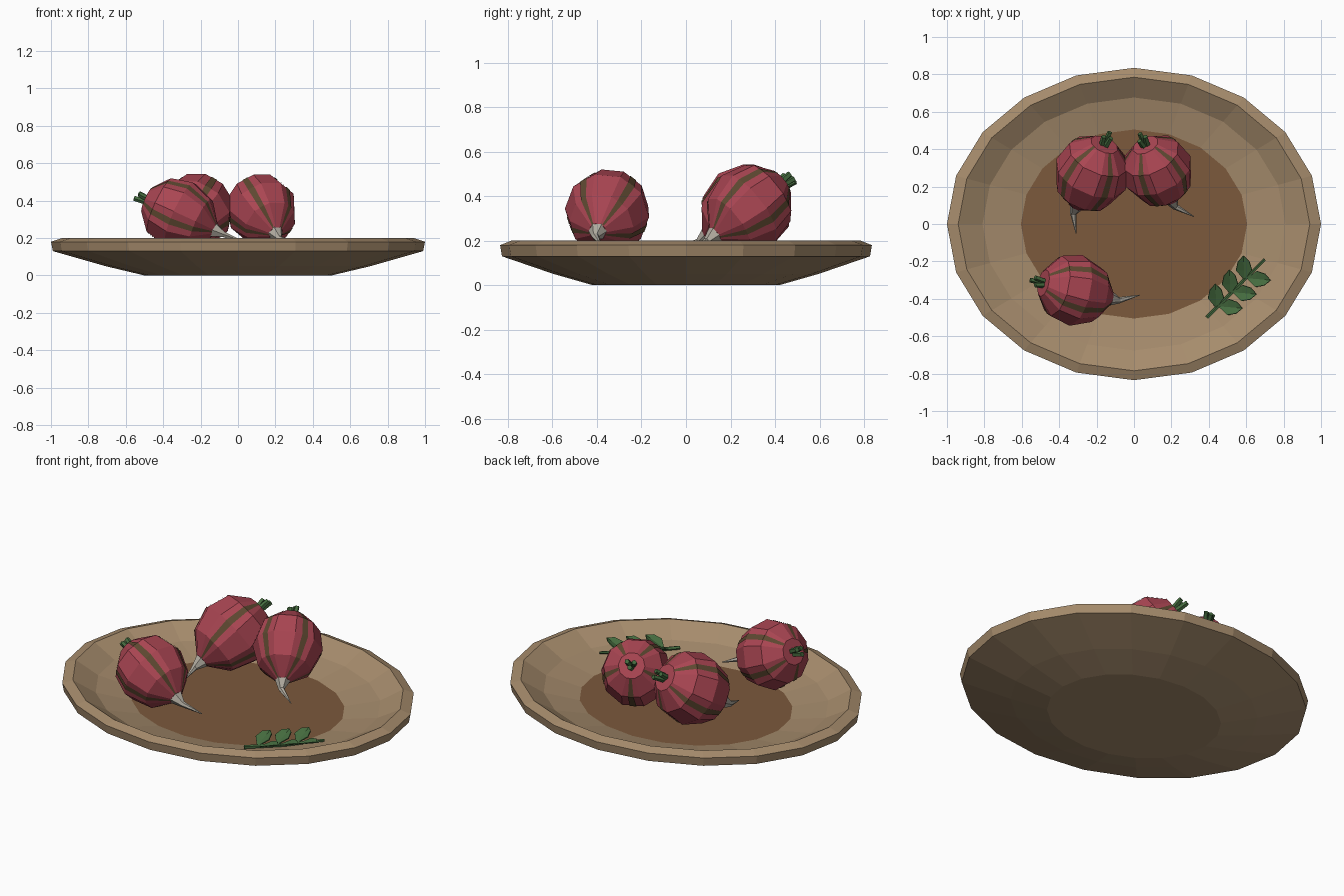
import bpy, bmesh, math
from mathutils import Vector

if "Cube" in bpy.data.objects:
    bpy.data.objects.remove(bpy.data.objects["Cube"])


def mat(name, rgb):
    m = bpy.data.materials.new(name)
    m.diffuse_color = (*rgb, 1)
    m.use_nodes = True
    m.node_tree.nodes["Principled BSDF"].inputs["Base Color"].default_value = m.diffuse_color
    return m


WOOD = mat("light_wood", (0.38, 0.26, 0.15))
FLOOR = mat("dark_wood", (0.20, 0.10, 0.045))
RED = mat("red_skin", (0.40, 0.06, 0.085))
STRIPE = mat("brown_stripe", (0.11, 0.065, 0.03))
ROOT = mat("pale_root", (0.45, 0.42, 0.36))
GREEN = mat("green", (0.06, 0.15, 0.05))


def finish(name, bm, *mats, normals=True):
    if normals:
        bmesh.ops.recalc_face_normals(bm, faces=bm.faces)
    me = bpy.data.meshes.new(name)
    bm.to_mesh(me)
    bm.free()
    for m in mats:
        me.materials.append(m)
    ob = bpy.data.objects.new(name, me)
    bpy.context.collection.objects.link(ob)
    return ob


def loft(bm, rings):
    """Skin rings of points and cap both ends; returns the last cap."""
    vs = [[bm.verts.new(p) for p in r] for r in rings]
    n = len(vs[0])
    for a, b in zip(vs, vs[1:]):
        for i in range(n):
            j = (i + 1) % n
            bm.faces.new((a[i], a[j], b[j], b[i]))
    bm.faces.new(vs[0][::-1])
    return bm.faces.new(vs[-1])


def frame(axis):
    """Side and up vectors around an axis."""
    w = Vector(axis).normalized()
    u = Vector((0, 0, 1)).cross(w)
    u = u.normalized() if u.length > 1e-4 else Vector((1, 0, 0))
    return u, w.cross(u), w


def tube(bm, pts, radii, sides):
    pts = [Vector(p) for p in pts]
    rings = []
    for k, (p, r) in enumerate(zip(pts, radii)):
        u, v, _ = frame(pts[min(k + 1, len(pts) - 1)] - pts[max(k - 1, 0)])
        rings.append([p + r * (u * math.cos(t) + v * math.sin(t))
                      for t in (math.tau * i / sides for i in range(sides))])
    loft(bm, rings)


# Oval bowl: 20-sided lathe squashed in y, with a darker floor
bm = bmesh.new()
profile = [(0.5, 0), (0.71, 0.05), (0.99, 0.13), (1.0, 0.18),
           (0.94, 0.2), (0.81, 0.13), (0.605, 0.09)]
floor = loft(bm, [[(r * math.cos(math.tau * i / 20),
                    0.835 * r * math.sin(math.tau * i / 20), z) for i in range(20)]
                  for r, z in profile])
floor.material_index = 1
finish("bowl", bm, WOOD, FLOOR)

BODY = [(-0.21, 0.04), (-0.125, 0.15), (0.0, 0.197), (0.12, 0.168), (0.2, 0.075)]
SEG = 10


def radish(tag, centre, axis, root_tip, size, roll):
    c = Vector(centre)
    u, v, w = frame(axis)

    def at(a, r, i):
        t = math.tau * i / SEG + roll
        return c + size * (w * a + r * (u * math.cos(t) + v * math.sin(t)))

    # faceted body
    bm = bmesh.new()
    loft(bm, [[at(a, r, i) for i in range(SEG)] for a, r in BODY])
    finish(f"radish_body_{tag}", bm, RED)

    # thin stripes lying on every second column of facets
    bm = bmesh.new()
    for i in range(0, SEG, 2):
        rows = []
        for a, r in BODY:
            p, q = at(a, r + 0.004, i), at(a, r + 0.004, i + 1)
            rows.append((bm.verts.new(p.lerp(q, 0.35)), bm.verts.new(p.lerp(q, 0.65))))
        for (a0, a1), (b0, b1) in zip(rows, rows[1:]):
            bm.faces.new((a0, a1, b1, b0))
    finish(f"radish_stripes_{tag}", bm, STRIPE, normals=False)

    # tapering root
    bm = bmesh.new()
    tube(bm, [c - w * 0.19 * size, c - w * 0.265 * size, root_tip],
         [0.05, 0.017, 0.002], 6)
    finish(f"radish_root_{tag}", bm, ROOT)

    # cut leaf stubs
    bm = bmesh.new()
    for k in range(3):
        t = math.tau * k / 3 + 0.5
        d = u * math.cos(t) + v * math.sin(t)
        tube(bm, [c + w * 0.19 * size + d * 0.012, c + w * (0.25 + 0.01 * k) * size + d * 0.022],
             [0.016, 0.014], 5)
    finish(f"radish_stubs_{tag}", bm, GREEN)


UP = math.pi / 2 - math.pi / SEG
radish("back_left", (-0.23, 0.265, 0.338), (0.085, 0.19, 0.13), (-0.31, -0.05, 0.17),
       1.03, UP - math.radians(36))
radish("back_right", (0.13, 0.28, 0.345), (-0.08, 0.165, 0.13), (0.32, 0.04, 0.16),
       0.97, UP - math.radians(36))
radish("front", (-0.31, -0.355, 0.325), (-0.22, 0.05, 0.1), (0.03, -0.38, 0.18),
       0.98, UP - math.radians(30))

# Herb sprig: stem
bm = bmesh.new()
tube(bm, [(0.39, -0.5, 0.125), (0.545, -0.345, 0.12), (0.7, -0.19, 0.13)],
     [0.011, 0.01, 0.008], 5)
finish("sprig_stem", bm, GREEN)

# Herb sprig: three pairs of creased leaves
bm = bmesh.new()
for k in range(3):
    for side in (0, 1):
        base = Vector((0.44 + 0.075 * k, -0.45 + 0.075 * k, 0.125))
        if side:
            base += Vector((0.01, 0.01, 0))
        d = Vector((0.13, -0.01, 0.045)) if side else Vector((-0.005, 0.13, 0.045))
        s = Vector((0, 0, 1)).cross(d).normalized()
        lift = Vector((0, 0, 0.012))
        mid = [bm.verts.new(base + d * t) for t in (0, 0.4, 0.75, 1)]
        for sg in (-1, 1):
            e1 = bm.verts.new(base + d * 0.4 + s * sg * 0.042 + lift)
            e2 = bm.verts.new(base + d * 0.75 + s * sg * 0.03 + lift)
            for f in ((mid[0], mid[1], e1), (mid[1], mid[2], e2, e1), (mid[2], mid[3], e2)):
                bm.faces.new(f if sg > 0 else f[::-1])
leaves = finish("sprig_leaves", bm, GREEN, normals=False)
leaves.modifiers.new("thickness", "SOLIDIFY").thickness = 0.006
